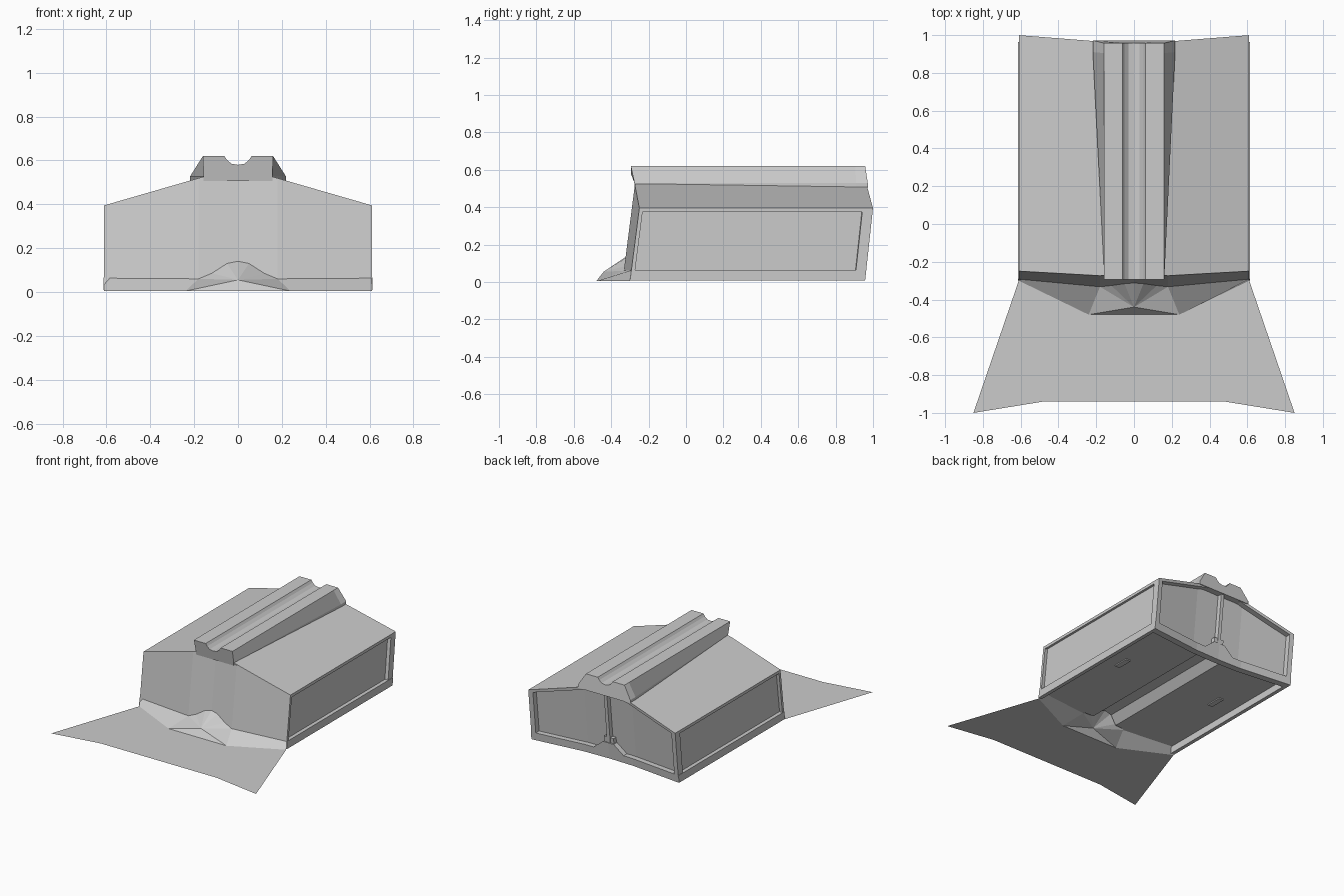
import bpy, bmesh

if "Cube" in bpy.data.objects:
    bpy.data.objects.remove(bpy.data.objects["Cube"])


def interp(table, x):
    """Piecewise linear lookup on |x|, so every profile is mirrored."""
    x = abs(x)
    for (a, u), (b, v) in zip(table, table[1:]):
        if x <= b:
            return u + (v - u) * (x - a) / (b - a)
    return table[-1][1]


def front(x, z):
    return interp([(0, -0.33), (0.18, -0.34), (0.61, -0.30)], x) + 0.128 * z


def back(x, z):
    return interp([(0, 0.907), (0.2, 0.912), (0.61, 0.957)], x) + 0.108 * z


def roof(x):
    return interp([(0, 0.533), (0.16, 0.525), (0.61, 0.395)], x)


def bump(x):
    return interp([(0, 0.14), (0.05, 0.13), (0.12, 0.085), (0.18, 0.06), (0.61, 0.063)], x)


def tunnel(x):
    return interp([(0, 0.13), (0.05, 0.12), (0.1, 0.06), (0.61, 0.06)], x)


def make(name, verts, faces, solid=True):
    bm = bmesh.new()
    vs = [bm.verts.new(v) for v in verts]
    for f in faces:
        bm.faces.new([vs[i] for i in f])
    if solid:
        bmesh.ops.recalc_face_normals(bm, faces=bm.faces)
    mesh = bpy.data.meshes.new(name)
    bm.to_mesh(mesh)
    bm.free()
    ob = bpy.data.objects.new(name, mesh)
    bpy.context.collection.objects.link(ob)
    return ob


def loft(name, rings):
    """Closed skin over equal-length rings with capped ends."""
    n = len(rings[0])
    verts = [p for r in rings for p in r]
    faces = [(k * n + i, k * n + (i + 1) % n, (k + 1) * n + (i + 1) % n, (k + 1) * n + i)
             for k in range(len(rings) - 1) for i in range(n)]
    last = (len(rings) - 1) * n
    faces += [tuple(range(n)), tuple(last + i for i in range(n))]
    return make(name, verts, faces)


def slab(name, xs, lo, hi, near, far):
    """Block swept across x; bottom/top and near/far surfaces are functions."""
    rings = []
    for x in xs:
        a, b = lo(x), hi(x)
        rings.append([(x, near(x, a), a), (x, far(x, a), a), (x, far(x, b), b), (x, near(x, b), b)])
    return loft(name, rings)


def mirrored(half):
    return [-x for x in reversed(half)] + [0] + list(half)


# Main body, recessed behind the frame, with a tunnel along the underside
slab("body", mirrored([0.05, 0.1, 0.16, 0.2, 0.585]), tunnel, lambda x: roof(x) - 0.015,
     lambda x, z: front(x, z) + 0.01, lambda x, z: back(x, z) - 0.04)

# Roof slab and front wall
slab("roof", mirrored([0.16, 0.2, 0.61]), lambda x: roof(x) - 0.022, roof, front, back)
slab("front_wall", mirrored([0.05, 0.12, 0.18, 0.61]), bump, lambda x: roof(x) - 0.005,
     front, lambda x, z: front(x, z) + 0.02)

# Rear frame: sill, corner posts, centre post, foot
slab("rear_sill", mirrored([0.2, 0.61]), lambda x: 0.008, lambda x: 0.065,
     lambda x, z: back(x, z) - 0.05, back)
for side, s in (("left", -1), ("right", 1)):
    slab(side + "_rear_post", [s * 0.575, s * 0.61], lambda x: 0.02, lambda x: roof(x) - 0.01,
         lambda x, z: back(x, z) - 0.055, back)
    slab(side + "_sill", [s * 0.585, s * 0.613], lambda x: 0.008, lambda x: 0.065, front, back)
    # Small plates under the floor
    slab(side + "_floor_plate", [s * 0.40, s * 0.44], lambda x: 0.052, lambda x: 0.062,
         lambda x, z: 0.32, lambda x, z: 0.44)
slab("rear_centre_post", [-0.013, 0.013], lambda x: 0.06, lambda x: roof(x) - 0.01,
     lambda x, z: back(x, z) - 0.05, lambda x, z: back(x, z) - 0.005)
slab("rear_foot", mirrored([0.045, 0.13]), lambda x: 0.03,
     lambda x: interp([(0, 0.13), (0.045, 0.13), (0.13, 0.06)], x),
     lambda x, z: back(x, z) - 0.05, back)
slab("rear_foot_cap", [-0.04, 0.04], lambda x: 0.12, lambda x: 0.17,
     lambda x, z: back(x, z) - 0.05, lambda x, z: back(x, z) - 0.01)

# Roof rail with a rounded groove, widening at its base toward the back
rings = []
for y_base, y_top, base in ((-0.275, -0.295, 0.157), (0.91, 0.905, 0.218), (0.972, 0.958, 0.218)):
    half = [(0, 0.58), (0.03, 0.585), (0.05, 0.602), (0.062, 0.62), (0.16, 0.62), (base, 0.528), (base, 0.505)]
    prof = half + [(-x, z) for x, z in reversed(half[1:])]
    rings.append([(x, y_top if z > 0.55 else y_base, z) for x, z in prof])
loft("roof_rail", rings)

# Flat forecourt
make("forecourt", [(x, y, 0.004) for x, y in
     ((-0.61, -0.30), (-0.85, -1.0), (-0.48, -0.94), (0.48, -0.94), (0.85, -1.0), (0.61, -0.30),
      (0.24, -0.48), (-0.24, -0.48))],
     [(0, 1, 2, 7), (7, 2, 3, 6), (6, 3, 4, 5)], solid=False)

# Sloped bank against the front wall, rising to a hump over the tunnel mouth
toe = [(-0.61, -0.30, 0.004), (-0.24, -0.48, 0.004), (0.24, -0.48, 0.004), (0.61, -0.30, 0.004)]
wall = [(x, front(x, bump(x)), bump(x)) for x in mirrored([0.05, 0.12, 0.18, 0.61])]
nose = [(0, -0.44, 0.055)]
faces = [(0, 1, 5, 4), (1, 13, 5), (1, 2, 13), (2, 11, 13), (2, 3, 12, 11)]
faces += [(13, i + 1, i) for i in range(5, 11)]
make("front_bank", toe + wall + nose, faces)
